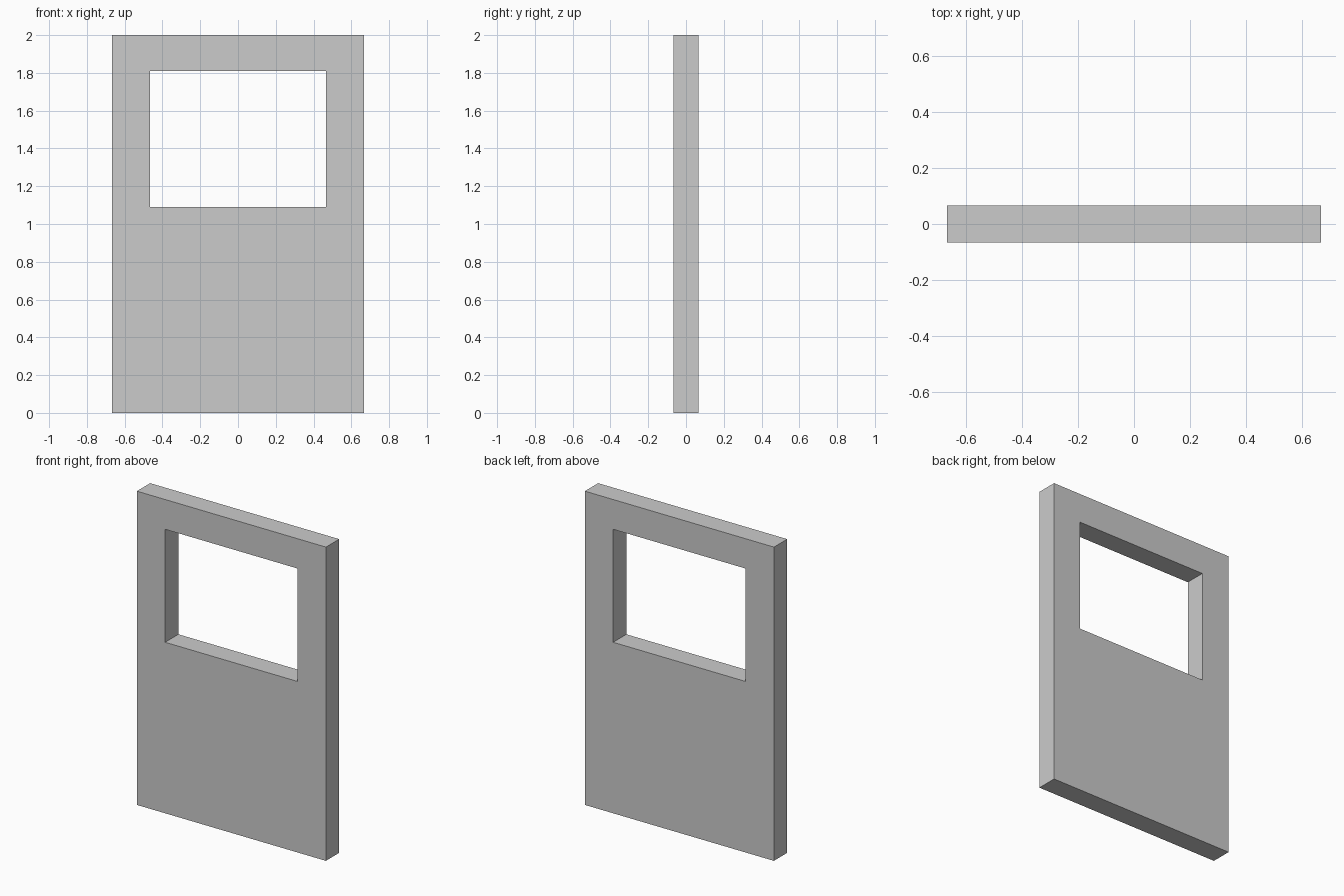
import bpy, bmesh

if "Cube" in bpy.data.objects:
    bpy.data.objects.remove(bpy.data.objects["Cube"])

HALF_W, HALF_D, HEIGHT = 0.6667, 0.0667, 2.0
WIN_HALF_W, WIN_BOTTOM, WIN_TOP = 0.467, 1.09, 1.81


def rect(bm, half_w, z0, z1, y):
    """Four corner vertices of an upright rectangle."""
    corners = [(-half_w, z0), (half_w, z0), (half_w, z1), (-half_w, z1)]
    return [bm.verts.new((x, y, z)) for x, z in corners]


def bridge(bm, a, b):
    """Band of quads between two four-corner loops."""
    for i in range(4):
        j = (i + 1) % 4
        bm.faces.new((a[i], a[j], b[j], b[i]))


bm = bmesh.new()
# Outer edge and window opening, front and back
outer_front = rect(bm, HALF_W, 0, HEIGHT, -HALF_D)
inner_front = rect(bm, WIN_HALF_W, WIN_BOTTOM, WIN_TOP, -HALF_D)
inner_back = rect(bm, WIN_HALF_W, WIN_BOTTOM, WIN_TOP, HALF_D)
outer_back = rect(bm, HALF_W, 0, HEIGHT, HALF_D)

# Front face, window reveal, back face, outer sides
loops = [outer_front, inner_front, inner_back, outer_back]
for k in range(4):
    bridge(bm, loops[k], loops[(k + 1) % 4])
bmesh.ops.recalc_face_normals(bm, faces=bm.faces)

# Wall panel with window opening
mesh = bpy.data.meshes.new("window_wall_panel")
bm.to_mesh(mesh)
bm.free()
panel = bpy.data.objects.new("window_wall_panel", mesh)
bpy.context.collection.objects.link(panel)
